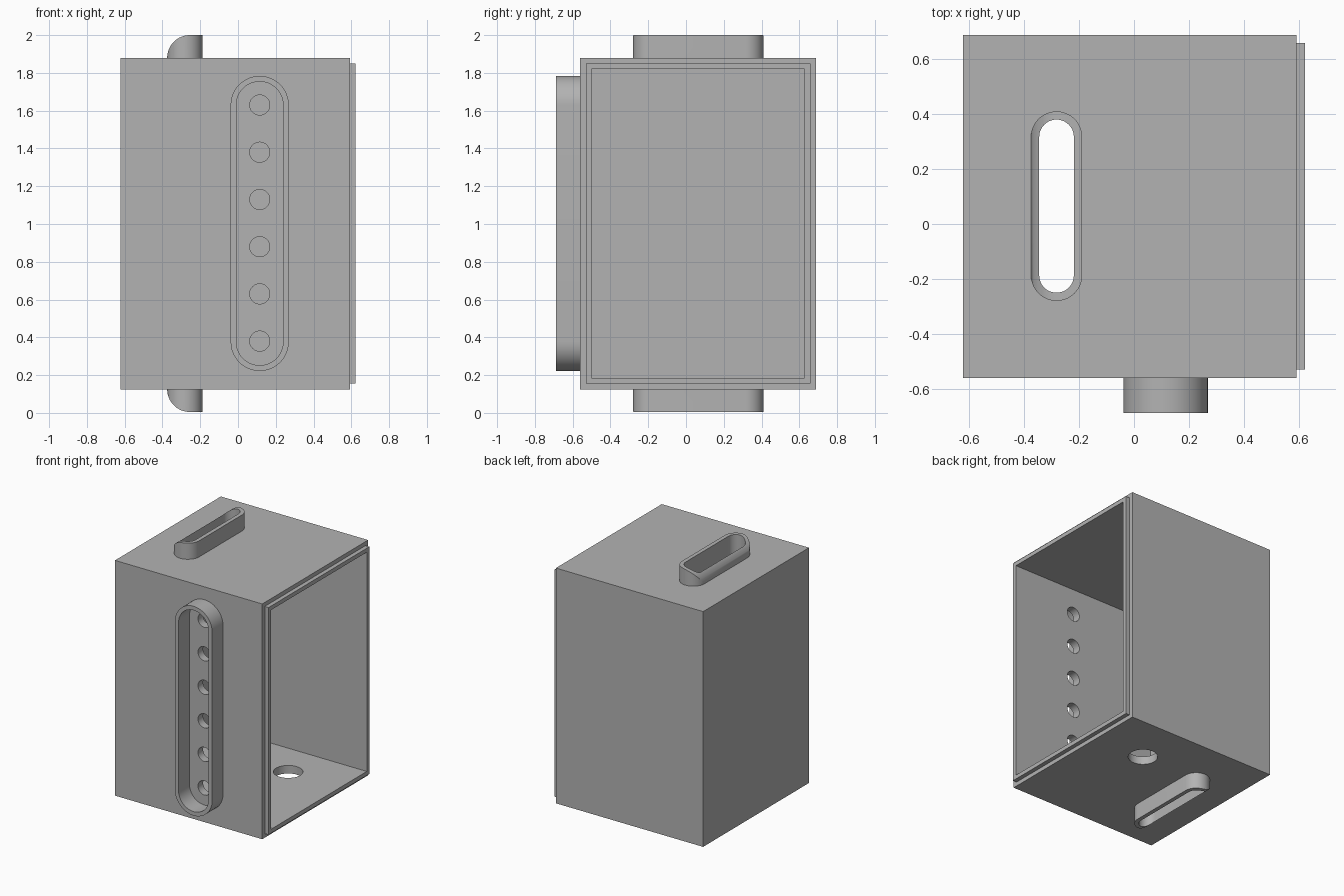
import bpy, bmesh
from math import pi, sin, cos
from mathutils import Vector

if "Cube" in bpy.data.objects:
    bpy.data.objects.remove(bpy.data.objects["Cube"], do_unlink=True)

grey = bpy.data.materials.new("plain grey")
grey.use_nodes = True
COLOUR = (0.45, 0.45, 0.45, 1)
grey.diffuse_color = COLOUR
grey.node_tree.nodes["Principled BSDF"].inputs["Base Color"].default_value = COLOUR


def prism(name, points, depth):
    """Extrude a closed outline of 3D points along the depth vector."""
    bm = bmesh.new()
    face = bm.faces.new([bm.verts.new(p) for p in points])
    new = bmesh.ops.extrude_face_region(bm, geom=[face])["geom"]
    verts = [v for v in new if isinstance(v, bmesh.types.BMVert)]
    bmesh.ops.translate(bm, verts=verts, vec=Vector(depth))
    bmesh.ops.recalc_face_normals(bm, faces=bm.faces)
    mesh = bpy.data.meshes.new(name)
    bm.to_mesh(mesh)
    bm.free()
    mesh.materials.append(grey)
    obj = bpy.data.objects.new(name, mesh)
    bpy.context.collection.objects.link(obj)
    return obj


def box(name, lo, hi):
    (x0, y0, z0), (x1, y1, z1) = lo, hi
    return prism(name, [(x0, y0, z0), (x1, y0, z0), (x1, y1, z0), (x0, y1, z0)],
                 (0, 0, z1 - z0))


def capsule(u, v, radius, half_straight, steps=24):
    """Outline of a slot standing along v; a circle when half_straight is 0."""
    pts = []
    for end in (0, 1):
        shift = half_straight if end == 0 else -half_straight
        first = 0 if half_straight else end
        for i in range(first, steps + 1 - (0 if half_straight else end)):
            a = pi * (end + i / steps)
            pts.append((u + radius * cos(a), v + shift + radius * sin(a)))
    return pts


def upright(name, outline, z0, z1):
    return prism(name, [(u, v, z0) for u, v in outline], (0, 0, z1 - z0))


def forward(name, outline, y0, y1):
    return prism(name, [(u, y0, v) for u, v in outline], (0, y1 - y0, 0))


def combine(obj, cutter, operation="DIFFERENCE"):
    mod = obj.modifiers.new("cut", "BOOLEAN")
    mod.operation, mod.solver, mod.object = operation, "EXACT", cutter
    bpy.context.view_layer.objects.active = obj
    bpy.ops.object.modifier_apply(modifier=mod.name)
    bpy.data.objects.remove(cutter, do_unlink=True)


def smooth(obj):
    bpy.ops.object.select_all(action="DESELECT")
    obj.select_set(True)
    bpy.context.view_layer.objects.active = obj
    bpy.ops.object.shade_smooth_by_angle(angle=pi / 6)


BOTTOM, TOP = 0.125, 1.88
FRONT, BACK = -0.56, 0.688
LEFT, RIGHT, RIM = -0.623, 0.592, 0.623
WALL, STEP = 0.06, 0.03


def inset(name, x0, x1, d):
    return box(name, (x0, FRONT + d, BOTTOM + d), (x1, BACK - d, TOP - d))


# Open-sided case with a stepped rim
case = inset("case", LEFT, RIGHT, 0)
combine(case, inset("cavity", LEFT + WALL, RIM + 1, WALL))
rim = inset("rim", RIGHT, RIM, STEP)
combine(rim, inset("rim_cut", RIGHT - 1, RIM + 1, WALL))

# Slots running through the roof and floor, and the cable hole in the floor
SLOT_X, SLOT_Y, SLOT_R, SLOT_HALF = -0.282, 0.065, 0.093, 0.252
slot = capsule(SLOT_X, SLOT_Y, SLOT_R - STEP, SLOT_HALF)
combine(case, upright("slot_cut", slot, -1, 3))
combine(case, upright("floor_hole_cut", capsule(0.19, 0.32, 0.1, 0), 0, 0.3))

# Row of round holes in the front wall
for i in range(6):
    hole = capsule(0.115, 0.38 + 0.25 * i, 0.053, 0)
    combine(case, forward("hole_cut", hole, FRONT - 0.1, FRONT + 0.15))

# Raised slot collars, rounded along their outer side
EDGE, HEIGHT = SLOT_X - SLOT_R, 2 - TOP
for name, base, way in (("top_collar", TOP, 1), ("bottom_collar", BOTTOM, -1)):
    tip = base + way * HEIGHT
    collar = upright(name, capsule(SLOT_X, SLOT_Y, SLOT_R, SLOT_HALF), base, tip)
    profile = [(EDGE + HEIGHT * (1 - cos(a)), base + way * HEIGHT * sin(a))
               for a in (pi / 2 * i / 16 for i in range(17))]
    profile += [(0, tip), (0, base)]
    combine(collar, forward("rounding", profile, -1, 1), "INTERSECT")
    combine(collar, upright("collar_cut", slot, -1, 3))
    smooth(collar)

# Tall hollow collar around the front holes
collar = forward("front_collar", capsule(0.115, 1.003, 0.154, 0.627), -0.688, FRONT)
combine(collar, forward("front_collar_cut", capsule(0.115, 1.003, 0.124, 0.627), -1, 0))
smooth(collar)
smooth(case)
